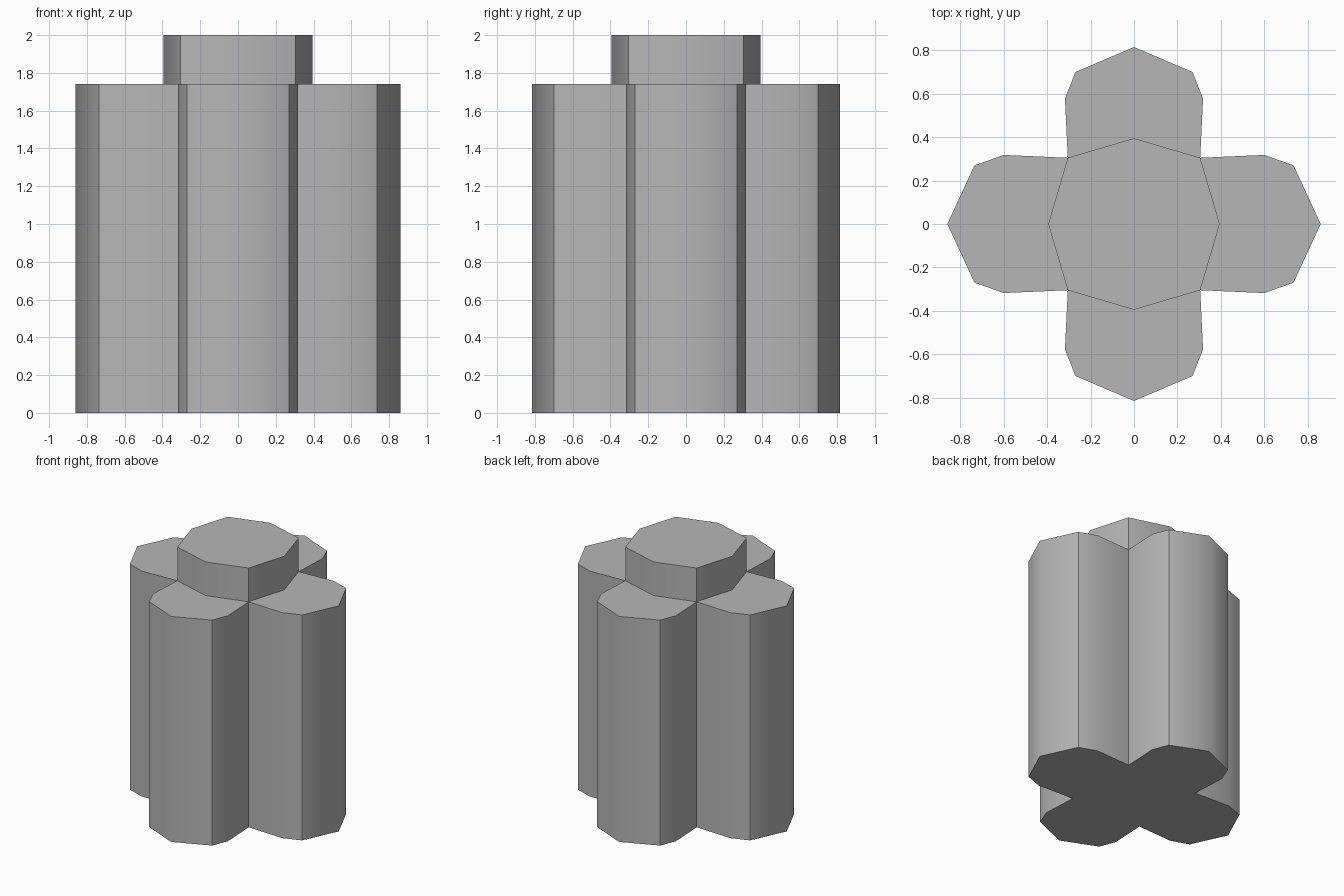
import bpy
import bmesh
from mathutils import Vector

if "Cube" in bpy.data.objects:
    bpy.data.objects.remove(bpy.data.objects["Cube"], do_unlink=True)

BODY_TOP = 1.74
CAP_TOP = 2.0
NOTCH = 0.305        # inner corner between two lobes
CAP_RADIUS = 0.395   # cap corner on each axis

grey = bpy.data.materials.new("plain grey")
grey.use_nodes = True
grey.diffuse_color = (0.47, 0.47, 0.47, 1)
grey.node_tree.nodes["Principled BSDF"].inputs["Base Color"].default_value = grey.diffuse_color


def lobe_outline(tip, shoulder, flank):
    """(distance out, sideways offset, crisp edge) around one lobe."""
    half = [(NOTCH, -NOTCH, True), (flank, -0.318, False), (shoulder, -0.27, True)]
    return half + [(tip, 0, False)] + [(r, -w, s) for r, w, s in reversed(half)]


def finish(name, bm):
    """Weld the parts, keep horizontal rims crisp and make the object."""
    bmesh.ops.remove_doubles(bm, verts=bm.verts, dist=0.0005)
    for face in bm.faces:
        face.smooth = abs(face.normal.z) < 0.5
    for edge in bm.edges:
        a, b = edge.verts
        if abs(a.co.z - b.co.z) < 0.001:
            edge.smooth = False
    mesh = bpy.data.meshes.new(name)
    bm.to_mesh(mesh)
    bm.free()
    mesh.materials.append(grey)
    obj = bpy.data.objects.new(name, mesh)
    bpy.context.collection.objects.link(obj)
    return obj


def wall(bm, outline, z0, z1, closed=False):
    """Raise a wall along an outline of (point, crisp); return bottom and top rings."""
    low = [bm.verts.new((p.x, p.y, z0)) for p, _ in outline]
    high = [bm.verts.new((p.x, p.y, z1)) for p, _ in outline]
    count = len(outline)
    for i in range(count if closed else count - 1):
        j = (i + 1) % count
        bm.faces.new((low[i], low[j], high[j], high[i]))
    for (_, crisp), a, b in zip(outline, low, high):
        edge = bm.edges.get((a, b))
        edge.smooth = not crisp
    return low, high


DIRECTIONS = [Vector(d) for d in ((1, 0), (0, 1), (-1, 0), (0, -1))]
long_lobe = lobe_outline(0.86, 0.735, 0.60)
short_lobe = lobe_outline(0.815, 0.70, 0.578)

# Four-lobed body: closed underside, top faces running in to the cap
bm = bmesh.new()
base_outline = []
for out in DIRECTIONS:
    side = Vector((-out.y, out.x))
    lobe = long_lobe if out.x else short_lobe
    outline = [(out * r + side * w, crisp) for r, w, crisp in lobe]
    low, high = wall(bm, outline, 0, BODY_TOP)
    inner = out * CAP_RADIUS
    bm.faces.new(high + [bm.verts.new((inner.x, inner.y, BODY_TOP))])
    base_outline += [v.co.copy() for v in low[:-1]]
bm.faces.new([bm.verts.new(co) for co in reversed(base_outline)])
bm.normal_update()
finish("lobed_body", bm)

# Raised cap in the middle
bm = bmesh.new()
cap_outline = []
for out in DIRECTIONS:
    side = Vector((-out.y, out.x))
    cap_outline += [(out * CAP_RADIUS, False), ((out + side) * NOTCH, True)]
low, high = wall(bm, cap_outline, BODY_TOP, CAP_TOP, closed=True)
bm.faces.new(high)
bm.normal_update()
finish("top_cap", bm)
